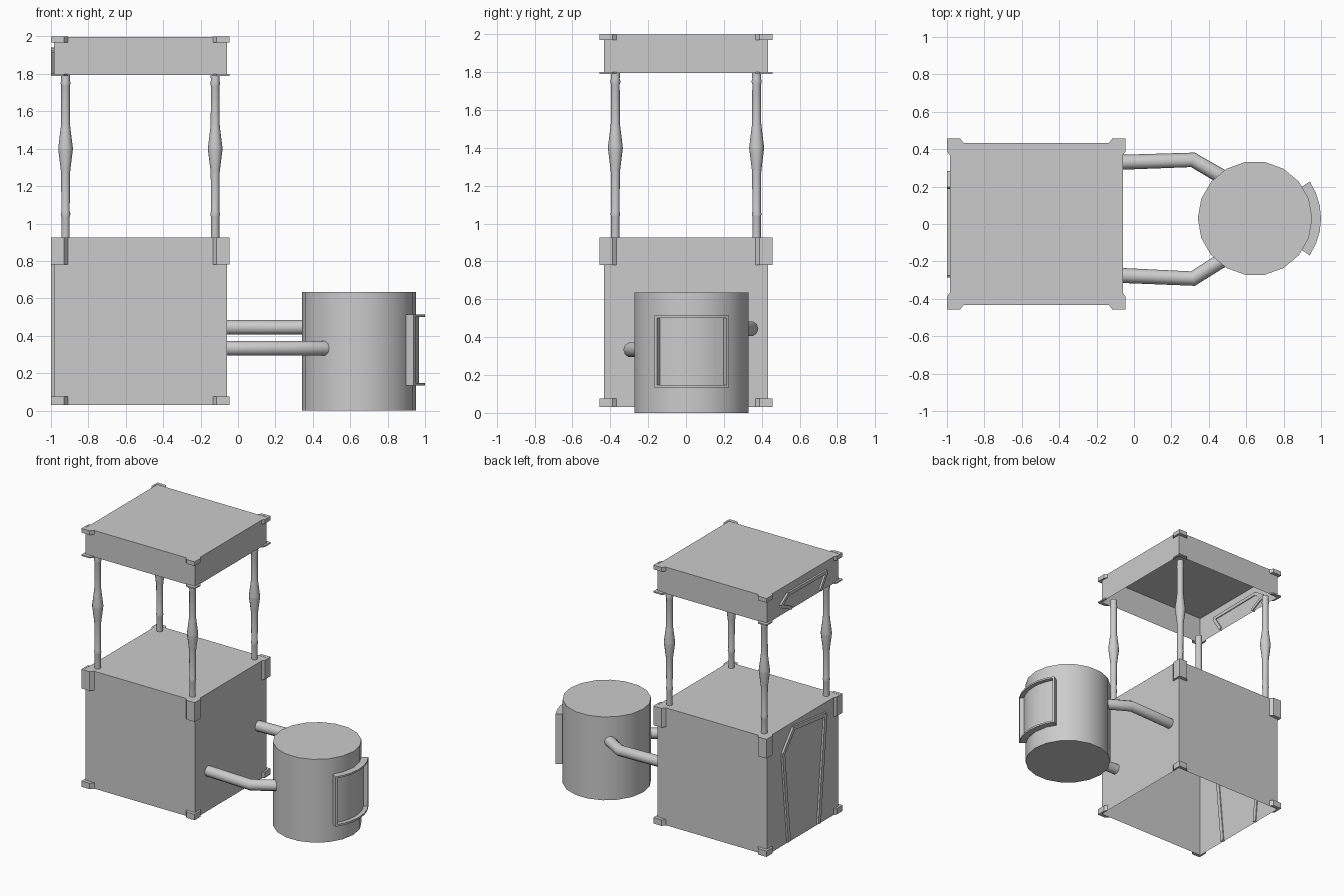
import bpy, bmesh, math
from mathutils import Vector

if "Cube" in bpy.data.objects:
    bpy.data.objects.remove(bpy.data.objects["Cube"])

CX, BX, BY = -0.5225, 0.4625, 0.432      # centre and half sizes of cabinet
HX, HY = 0.4775, 0.458                   # half sizes out to the corner guards


def finish(name, bm, smooth=False):
    bmesh.ops.recalc_face_normals(bm, faces=bm.faces)
    me = bpy.data.meshes.new(name)
    bm.to_mesh(me)
    bm.free()
    ob = bpy.data.objects.new(name, me)
    bpy.context.collection.objects.link(ob)
    if smooth:
        bpy.context.view_layer.objects.active = ob
        ob.select_set(True)
        bpy.ops.object.shade_smooth_by_angle(angle=math.radians(35))
        ob.select_set(False)
    return ob


def prism(bm, pts, offset):
    """Extrude a polygon of 3D points along an offset."""
    f = bm.faces.new([bm.verts.new(p) for p in pts])
    r = bmesh.ops.extrude_face_region(bm, geom=[f], use_keep_orig=True)
    bmesh.ops.translate(bm, vec=offset,
                        verts=[v for v in r['geom'] if isinstance(v, bmesh.types.BMVert)])


def open_box(name, z0, z1):
    """Thin-walled box with no underside."""
    bm = bmesh.new()
    prism(bm, [(CX + sx * BX, sy * BY, z0) for sx, sy in
               ((-1, -1), (1, -1), (1, 1), (-1, 1))], (0, 0, z1 - z0))
    bm.normal_update()
    low = [f for f in bm.faces if f.calc_center_median().z < z0 + 0.001]
    bmesh.ops.delete(bm, geom=low, context='FACES_ONLY')
    return finish(name, bm)


def corner_guards(name, z0, z1):
    """Four chamfered L-shaped guards around the box corners."""
    bm = bmesh.new()
    prof = [(HX, HY), (HX, HY - .07), (BX, HY - .09), (BX, BY),
            (HX - .09, BY), (HX - .07, HY)]
    for sx in (-1, 1):
        for sy in (-1, 1):
            prism(bm, [(CX + sx * x, sy * y, z0) for x, y in prof], (0, 0, z1 - z0))
    finish(name, bm)


def lathe(name, prof, loc, n):
    """Closed turned shape from (radius, z) pairs."""
    bm = bmesh.new()
    rings = [[bm.verts.new((loc[0] + r * math.cos(2 * math.pi * i / n),
                            loc[1] + r * math.sin(2 * math.pi * i / n), z))
              for i in range(n)] for r, z in prof]
    for a, b in zip(rings, rings[1:]):
        for i in range(n):
            bm.faces.new((a[i], a[(i + 1) % n], b[(i + 1) % n], b[i]))
    bm.faces.new(rings[0])
    bm.faces.new(rings[-1])
    finish(name, bm, True)


def strips(name, pts, w=0.03):
    """Flat trim following a (y, z) path on the left wall."""
    bm = bmesh.new()
    for a, b in zip(pts, pts[1:]):
        a, b = Vector(a), Vector(b)
        d = (b - a).normalized()
        n = Vector((-d.y, d.x)) * w / 2
        prism(bm, [(-1.0, p.x, p.y) for p in (a + n, b + n, b - n, a - n)], (0.022, 0, 0))
    finish(name, bm)


def arc_slab(name, r0, r1, z0, z1, a0, a1, n=6):
    """Curved slab concentric with the drum."""
    bm = bmesh.new()
    angs = [math.radians(a0 + (a1 - a0) * i / n) for i in range(n + 1)]
    pts = [(r0, a) for a in angs] + [(r1, a) for a in reversed(angs)]
    prism(bm, [(DX + r * math.cos(a), DY + r * math.sin(a), z0) for r, a in pts],
          (0, 0, z1 - z0))
    finish(name, bm, True)


def pipe(name, pts, r=0.04):
    cu = bpy.data.curves.new(name, 'CURVE')
    cu.dimensions = '3D'
    cu.bevel_depth = r
    cu.bevel_resolution = 3
    cu.use_fill_caps = True
    sp = cu.splines.new('POLY')
    sp.points.add(len(pts) - 1)
    for p, co in zip(sp.points, pts):
        p.co = (*co, 1)
    bpy.context.collection.objects.link(bpy.data.objects.new(name, cu))


# cabinet and canopy
open_box("cabinet_body", 0.03, 0.925)
open_box("canopy", 1.795, 1.998)
corner_guards("cabinet_upper_guards", 0.78, 0.926)
corner_guards("cabinet_lower_guards", 0.03, 0.075)
corner_guards("canopy_upper_guards", 1.968, 2.0)
corner_guards("canopy_lower_guards", 1.79, 1.8)

# raised trims on the left side
strips("door_trim", [(.18, .04), (.25, .73), (.12, .885), (-.26, .84), (-.18, .04)])
strips("canopy_trim", [(.15, 1.81), (.275, 1.87), (.19, 1.93), (-.275, 1.925), (-.2, 1.81)], 0.025)

# turned posts
post = [(.022, .92), (.022, 1.035), (.026, 1.05), (.022, 1.065), (.024, 1.27),
        (.026, 1.29), (.039, 1.395), (.039, 1.405), (.026, 1.51), (.024, 1.53),
        (.023, 1.735), (.027, 1.75), (.023, 1.765), (.025, 1.8)]
for sx in (-1, 1):
    for sy in (-1, 1):
        lathe("post", post, (-0.522 + sx * 0.4, sy * 0.373), 12)

# drum
DX, DY = 0.647, 0.03
lathe("drum", [(.306, 0), (.306, .635)], (DX, DY), 18)

# framed hatch on the drum
arc_slab("hatch_panel", .29, .322, .145, .505, -34, 34)
arc_slab("hatch_top_rail", .29, .353, .5, .513, -34, 34)
arc_slab("hatch_bottom_rail", .29, .353, .133, .147, -34, 34)
for s in (-1, 1):
    arc_slab("hatch_side_rail", .29, .353, .133, .513, s * 34, s * 31.5, 1)

# pipes joining cabinet and drum
pipe("back_pipe", [(-.07, .33, .445), (.315, .343, .445), (.5, .235, .445)])
pipe("front_pipe", [(-.07, -.275, .333), (.315, -.292, .333), (.5, -.175, .333)])
